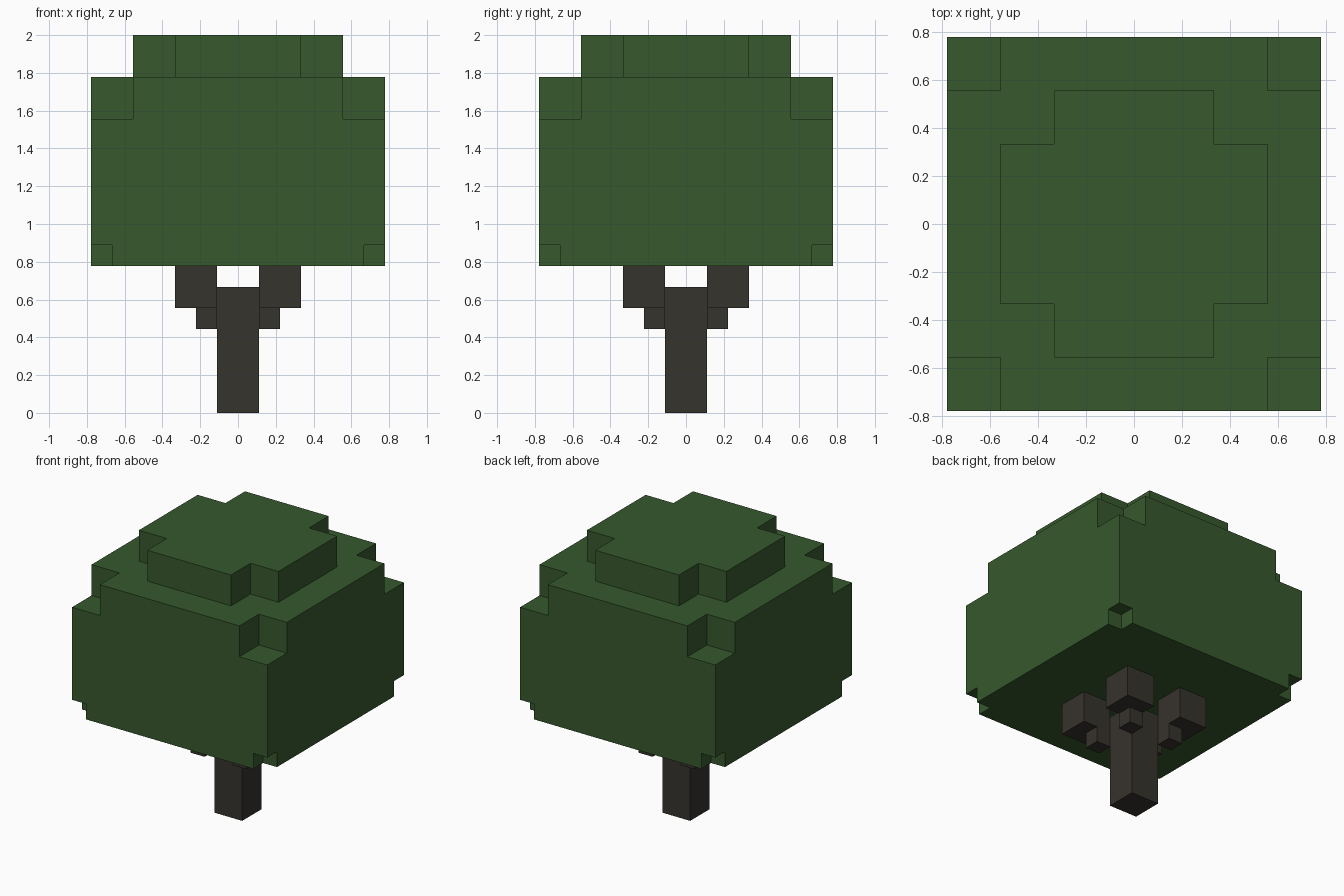
import bpy
import bmesh
import math
from mathutils import Vector

cube = bpy.data.objects.get("Cube")
if cube:
    bpy.data.objects.remove(cube, do_unlink=True)

U = 1 / 9  # size of one block unit


def material(name, colour):
    mat = bpy.data.materials.new(name)
    mat.use_nodes = True
    mat.diffuse_color = (*colour, 1)
    bsdf = mat.node_tree.nodes["Principled BSDF"]
    bsdf.inputs["Base Color"].default_value = (*colour, 1)
    bsdf.inputs["Roughness"].default_value = 0.9
    return mat


def block_solid(name, boxes, mat):
    """Closed outer skin of a union of boxes (x0, x1, y0, y1, z0, z1) in units."""
    lines = [sorted({b[i] for b in boxes} | {b[i + 1] for b in boxes})
             for i in (0, 2, 4)]
    counts = [len(l) - 1 for l in lines]

    def filled(cell):
        if any(c < 0 or c >= n for c, n in zip(cell, counts)):
            return False
        mid = [(l[c] + l[c + 1]) / 2 for c, l in zip(cell, lines)]
        return any(all(b[2 * i] < mid[i] < b[2 * i + 1] for i in range(3))
                   for b in boxes)

    bm = bmesh.new()
    cells = [(i, j, k) for i in range(counts[0]) for j in range(counts[1])
             for k in range(counts[2])]
    for cell in filter(filled, cells):
        for axis in range(3):
            for side in (0, 1):
                beyond = list(cell)
                beyond[axis] += 2 * side - 1
                if filled(beyond):
                    continue
                a, b = (axis + 1) % 3, (axis + 2) % 3
                corners = []
                for da, db in ((0, 0), (1, 0), (1, 1), (0, 1)):
                    idx = list(cell)
                    idx[axis] += side
                    idx[a] += da
                    idx[b] += db
                    corners.append(bm.verts.new(
                        Vector(lines[i][idx[i]] for i in range(3)) * U))
                bm.faces.new(corners if side else corners[::-1])
    bmesh.ops.remove_doubles(bm, verts=bm.verts, dist=1e-4)
    # merge the flat patches into large clean faces
    bmesh.ops.dissolve_limit(bm, angle_limit=math.radians(1),
                             verts=bm.verts, edges=bm.edges)
    mesh = bpy.data.meshes.new(name)
    bm.to_mesh(mesh)
    bm.free()
    mesh.materials.append(mat)
    obj = bpy.data.objects.new(name, mesh)
    bpy.context.collection.objects.link(obj)
    return obj


def notched_layer(outer, inner, z0, z1):
    """Square layer with its four corners cut away, as two crossing boxes."""
    return [(-outer, outer, -inner, inner, z0, z1),
            (-inner, inner, -outer, outer, z0, z1)]


leaf = material("leaf green", (0.037, 0.098, 0.026))
bark = material("dark bark", (0.037, 0.033, 0.026))

# Trunk
block_solid("trunk", [(-1, 1, -1, 1, 0, 6)], bark)

# Four diagonal branches, each a small step and a larger block
for sx, side in ((-1, "right"), (1, "left")):
    for sy, end in ((-1, "front"), (1, "back")):
        boxes = []
        for reach, z0, z1 in ((2, 4, 5), (3, 5, 7)):
            boxes.append((*sorted((sx, sx * reach)),
                          *sorted((sy, sy * reach)), z0, z1))
        block_solid(f"branch_{end}_{side}", boxes, bark)

# Leafy crown: notched underside, full body, notched shoulder, stepped cap
block_solid("crown",
            notched_layer(7, 6, 7, 8)
            + [(-7, 7, -7, 7, 8, 14)]
            + notched_layer(7, 5, 14, 16)
            + notched_layer(5, 3, 16, 18), leaf)
